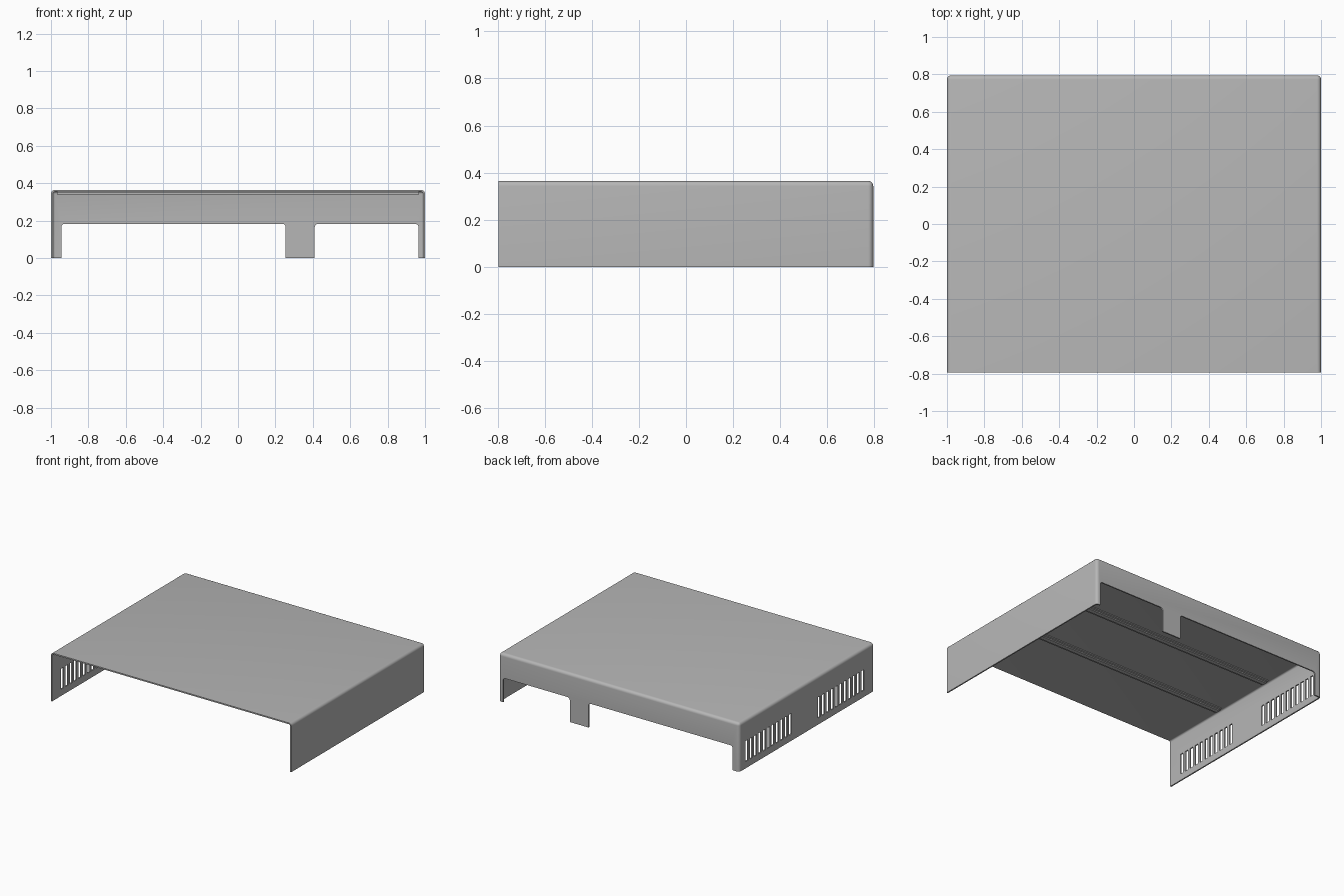
import bpy, bmesh, math
from mathutils import Vector

if "Cube" in bpy.data.objects:
    bpy.data.objects.remove(bpy.data.objects["Cube"])

W, D, H = 1.0, 0.795, 0.365      # half width, half depth, height
T, R = 0.01, 0.022               # sheet thickness, bend radius

metal = bpy.data.materials.new("sheet metal grey")
metal.use_nodes = True
grey = (0.47, 0.47, 0.47, 1)
metal.diffuse_color = grey
metal.node_tree.nodes["Principled BSDF"].inputs["Base Color"].default_value = grey


def add_box(bm, low, high):
    """Add a box between two corners and return its vertices."""
    verts = bmesh.ops.create_cube(bm, size=1)["verts"]
    for v in verts:
        v.co = Vector(h if c > 0 else l for c, l, h in zip(v.co, low, high))
    return verts


def make_object(name, bm):
    bmesh.ops.recalc_face_normals(bm, faces=bm.faces)
    mesh = bpy.data.meshes.new(name)
    bm.to_mesh(mesh)
    bm.free()
    obj = bpy.data.objects.new(name, mesh)
    bpy.context.collection.objects.link(obj)
    mesh.materials.append(metal)
    return obj


def activate(obj):
    bpy.ops.object.select_all(action='DESELECT')
    obj.select_set(True)
    bpy.context.view_layer.objects.active = obj


def cut(obj, cutter):
    """Cut one mesh out of another and discard the cutter."""
    cutter.hide_render = True
    mod = obj.modifiers.new("cut", 'BOOLEAN')
    mod.operation, mod.solver, mod.object = 'DIFFERENCE', 'EXACT', cutter
    activate(obj)
    bpy.ops.object.modifier_apply(modifier=mod.name)
    bpy.data.objects.remove(cutter)


# Cover: bent sheet, open at the front and the bottom
bm = bmesh.new()
add_box(bm, (-W, -D, 0), (W, D, H))
bends = []
for e in bm.edges:
    mid = (e.verts[0].co + e.verts[1].co) / 2
    top, back, side = mid.z > H - 0.01, mid.y > D - 0.01, abs(mid.x) > W - 0.01
    if top + back + side == 2:
        bends.append(e)
bmesh.ops.bevel(bm, geom=bends, offset=R, segments=5, profile=0.5, affect='EDGES')
bm.normal_update()
opened = [f for f in bm.faces if f.normal.y < -0.99 or f.normal.z < -0.99]
bmesh.ops.delete(bm, geom=opened, context='FACES')
cover = make_object("cover", bm)
shell = cover.modifiers.new("thickness", 'SOLIDIFY')
shell.thickness, shell.offset, shell.use_even_offset = T, -1, True
activate(cover)
bpy.ops.object.modifier_apply(modifier=shell.name)

# Connector openings in the back panel, rounded at their upper corners
bm = bmesh.new()
for x0, x1 in ((-0.945, 0.255), (0.41, 0.965)):
    verts = add_box(bm, (x0, D - 0.05, -0.1), (x1, D + 0.1, 0.183))
    edges = {e for v in verts for e in v.link_edges
             if all(w.co.z > 0.1 for w in e.verts)
             and e.verts[0].co.x == e.verts[1].co.x}
    bmesh.ops.bevel(bm, geom=list(edges), offset=0.018, segments=4,
                    profile=0.5, affect='EDGES')
cut(cover, make_object("back_cutter", bm))

# Two groups of vent slots in one side wall
bm = bmesh.new()
for start in (-0.688, 0.172):
    for i in range(11):
        y = start + i * 0.052
        add_box(bm, (-W - 0.1, y, 0.05), (-W + 0.1, y + 0.03, 0.205))
cut(cover, make_object("vent_cutter", bm))
bpy.ops.object.shade_smooth_by_angle(angle=math.radians(30))

# Stiffening ribs under the top panel: a flat flange with a raised middle
for name, y in (("front_rib", -0.258), ("rear_rib", 0.237)):
    bm = bmesh.new()
    under = H - T
    profile = [(-0.035, 0.001), (-0.035, -0.006), (-0.016, -0.006), (-0.016, -0.014),
               (0.016, -0.014), (0.016, -0.006), (0.035, -0.006), (0.035, 0.001)]
    ring = [bm.verts.new((-0.967, y + dy, under + dz)) for dy, dz in profile]
    end = bm.faces.new(ring)
    grown = bmesh.ops.extrude_face_region(bm, geom=[end], use_keep_orig=True)["geom"]
    bmesh.ops.translate(bm, vec=(2 * 0.967, 0, 0),
                        verts=[g for g in grown if isinstance(g, bmesh.types.BMVert)])
    make_object(name, bm)
